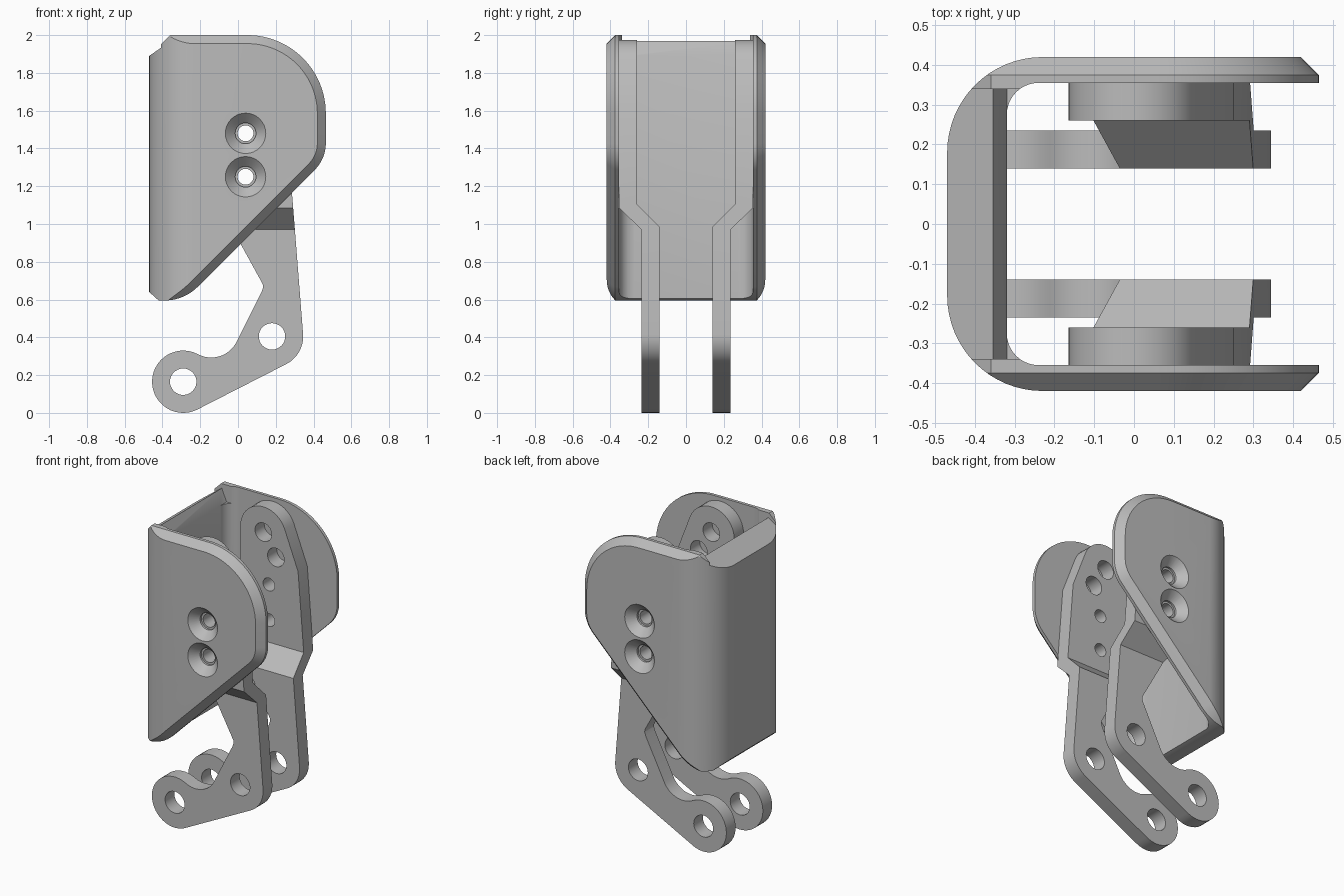
import bpy, bmesh
from math import cos, sin, radians
from mathutils import Vector

cube = bpy.data.objects.get("Cube")
if cube:
    bpy.data.objects.remove(cube, do_unlink=True)

grey = bpy.data.materials.new("plain_grey")
grey.use_nodes = True
COLOUR = (0.5, 0.5, 0.5, 1)
grey.diffuse_color = COLOUR
grey.node_tree.nodes["Principled BSDF"].inputs["Base Color"].default_value = COLOUR


def arc(cx, cy, r, start, end, n=16):
    angles = [radians(start + (end - start) * i / n) for i in range(n + 1)]
    return [(cx + r * cos(a), cy + r * sin(a)) for a in angles]


def loft(name, rings):
    """Closed solid through rings of equal length."""
    bm = bmesh.new()
    rows = [[bm.verts.new(p) for p in ring] for ring in rings]
    n = len(rows[0])
    for a, b in zip(rows, rows[1:]):
        for i in range(n):
            j = (i + 1) % n
            bm.faces.new((a[i], a[j], b[j], b[i]))
    bm.faces.new(rows[0])
    bm.faces.new(rows[-1])
    bmesh.ops.recalc_face_normals(bm, faces=bm.faces)
    mesh = bpy.data.meshes.new(name)
    bm.to_mesh(mesh)
    bm.free()
    mesh.materials.append(grey)
    obj = bpy.data.objects.new(name, mesh)
    bpy.context.collection.objects.link(obj)
    return obj


def along_y(outline, y):
    return [(x, y, z) for x, z in outline]


def combine(obj, tool, operation):
    mod = obj.modifiers.new("cut", 'BOOLEAN')
    mod.operation, mod.solver, mod.object = operation, 'EXACT', tool
    activate(obj)
    bpy.ops.object.modifier_apply(modifier=mod.name)
    bpy.data.objects.remove(tool, do_unlink=True)


def activate(obj):
    bpy.ops.object.select_all(action='DESELECT')
    obj.select_set(True)
    bpy.context.view_layer.objects.active = obj


def bore(obj, x, z, steps):
    """Round cut along y; steps are (y, radius) pairs."""
    rings = [along_y(arc(x, z, r, 0, 348.75, 31), y) for y, r in steps]
    combine(obj, loft("bore", rings), 'DIFFERENCE')


def inset(outline, d):
    """Move every edge of a counter-clockwise outline inward by d."""
    pts = [Vector(p) for p in outline]
    result = []
    for i, p in enumerate(pts):
        e1 = (p - pts[i - 1]).normalized()
        e2 = (pts[(i + 1) % len(pts)] - p).normalized()
        n1, n2 = Vector((-e1.y, e1.x)), Vector((-e2.y, e2.x))
        result.append(tuple(p + (n1 + n2) * d / (1 + n1.dot(n2))))
    return result


SCREWS = [(0.04, 1.48), (0.04, 1.25)]

# Shell: U-shaped plan trimmed by a side outline with chamfered rim
plan = ([(0.5, -0.42)] + arc(-0.23, -0.18, 0.24, 270, 180)
        + arc(-0.23, 0.18, 0.24, 180, 90) + [(0.5, 0.42), (0.5, 0.355)]
        + arc(-0.24, 0.275, 0.08, 90, 180, 10)
        + arc(-0.24, -0.275, 0.08, 180, 270, 10) + [(0.5, -0.355)])
shell = loft("shell", [[(x, y, z) for x, y in plan] for z in (0.5, 2.1)])

side = ([(-0.48, 0.649), (-0.42, 0.595)] + arc(-0.389, 0.845, 0.25, 270, 315, 10)
        + arc(0.265, 1.428, 0.2, -45, 0, 10)
        + arc(0.05, 1.585, 0.415, 0, 90, 24) + [(-0.36, 2.0), (-0.48, 1.88)])
small = inset(side, 0.05)
trim = loft("trim", [along_y(small, -0.425), along_y(side, -0.375),
                     along_y(side, 0.375), along_y(small, 0.425)])
combine(shell, trim, 'INTERSECT')

# Ridge along the top of the back wall
ridge = [(-0.49, 1.876), (-0.355, 1.97), (-0.32, 1.89), (-0.2, 1.89),
         (-0.2, 2.1), (-0.49, 2.1)]
combine(shell, loft("ridge", [along_y(ridge, -0.34), along_y(ridge, 0.34)]), 'DIFFERENCE')

# Countersunk screw holes
for s in (-1, 1):
    for x, z in SCREWS:
        bore(shell, x, z, [(s * 0.3, 0.055), (s * 0.368, 0.055),
                           (s * 0.42, 0.107), (s * 0.43, 0.117)])

# Arms: side outline crossed with the stepped thickness profile
arm_outline = (arc(-0.29, 0.165, 0.165, 62, 297, 28)
               + arc(0.18, 0.405, 0.165, 297, 364, 12) + [(0.25, 1.62)]
               + arc(0, 1.81, 0.165, 21, 180, 20)
               + [(-0.165, 1.22), (0.118, 0.705), (0.131, 0.68), (0.133, 0.665),
                  (0.125, 0.64)]
               + arc(-0.142, 0.443, 0.15, -25, -112, 14))
step = [(0.14, -0.1), (0.235, -0.1), (0.235, 0.97), (0.355, 1.085),
        (0.355, 2.1), (0.26, 2.1), (0.26, 1.105), (0.14, 0.985)]
arms = []
for name, s in (("front_arm", -1), ("back_arm", 1)):
    arm = loft(name, [along_y(arm_outline, s * y) for y in (0.1, 0.4)])
    bent = loft("bent", [[(x, s * y, z) for y, z in step] for x in (-0.6, 0.6)])
    combine(arm, bent, 'INTERSECT')
    holes = [(-0.29, 0.165, 0.07), (0.18, 0.405, 0.07),
             (0, 1.81, 0.06), (0.09, 1.67, 0.06)]
    holes += [(x, z, 0.042) for x, z in SCREWS]
    for x, z, r in holes:
        bore(arm, x, z, [(s * 0.05, r), (s * 0.45, r)])
    arms.append(arm)

for obj in [shell] + arms:
    activate(obj)
    bpy.ops.object.shade_smooth_by_angle(angle=radians(25))
